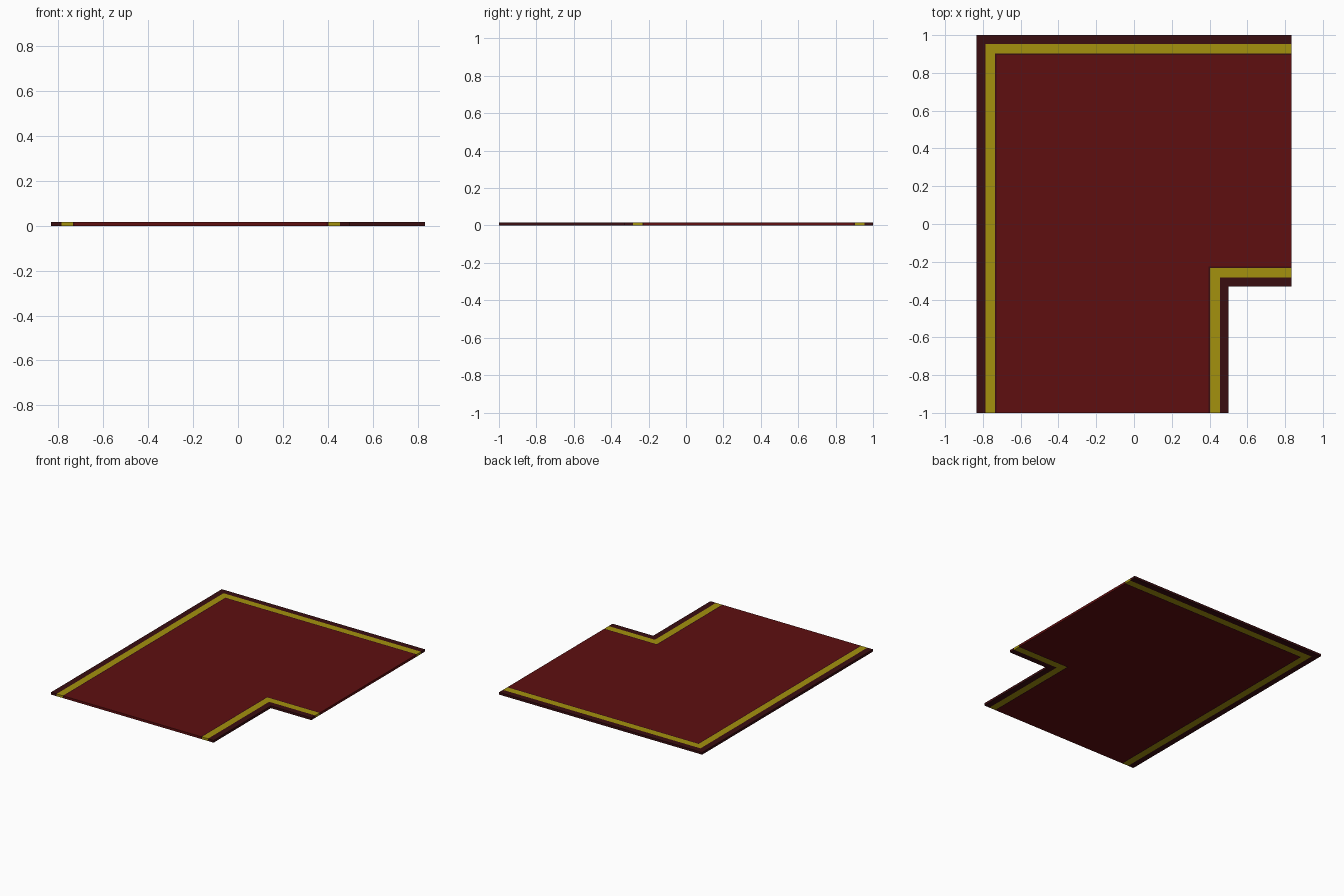
import bpy, bmesh, math

if "Cube" in bpy.data.objects:
    bpy.data.objects.remove(bpy.data.objects["Cube"])

HX, HY, THICK = 0.833, 1.0, 0.017     # half sizes and thickness
NX, NY = 0.5, -0.33                   # inner corner of the cut-out
BANDS = [0.046, 0.097, 0.105]         # border, stripe and thin line, as inset depths


def material(name, rgb):
    m = bpy.data.materials.new(name)
    m.diffuse_color = (*rgb, 1)
    m.use_nodes = True
    m.node_tree.nodes["Principled BSDF"].inputs["Base Color"].default_value = m.diffuse_color
    return m


border = material("dark maroon", (0.042, 0.004, 0.005))
gold = material("mustard gold", (0.37, 0.285, 0.004))
red = material("deep red", (0.112, 0.0045, 0.005))


def inset(x, y):
    """Distance in from the trimmed edges: left, back and cut-out."""
    return min(x + HX, HY - y, max(NX - x, y - NY))


def band_slot(d):
    """Material slot for an inset depth."""
    if d < BANDS[0]:
        return 0
    if d < BANDS[1]:
        return 1
    return 0 if d < BANDS[2] else 2


# Cut lines at every band edge
steps = [0.0] + BANDS
xs = sorted([-HX + d for d in steps] + [NX - d for d in steps] + [HX])
ys = sorted([HY - d for d in steps] + [NY + d for d in steps] + [-HY])

# Flat L-shaped sheet, coloured by inset depth
bm = bmesh.new()
grid = [[bm.verts.new((x, y, 0)) for y in ys] for x in xs]
for i in range(len(xs) - 1):
    for j in range(len(ys) - 1):
        d = inset((xs[i] + xs[i + 1]) / 2, (ys[j] + ys[j + 1]) / 2)
        if d > 0:
            f = bm.faces.new((grid[i][j], grid[i + 1][j],
                              grid[i + 1][j + 1], grid[i][j + 1]))
            f.material_index = band_slot(d)
bmesh.ops.delete(bm, geom=[v for v in bm.verts if not v.link_faces], context='VERTS')
bmesh.ops.dissolve_limit(bm, angle_limit=math.radians(1), verts=bm.verts[:],
                         edges=bm.edges[:], delimit={'MATERIAL'})

mesh = bpy.data.meshes.new("carpet")
bm.to_mesh(mesh)
bm.free()
for m in (border, gold, red):
    mesh.materials.append(m)
carpet = bpy.data.objects.new("carpet", mesh)
bpy.context.collection.objects.link(carpet)

# Thickness upward from the floor; rims keep their band colour
solid = carpet.modifiers.new("thickness", 'SOLIDIFY')
solid.thickness = THICK
solid.offset = 1
